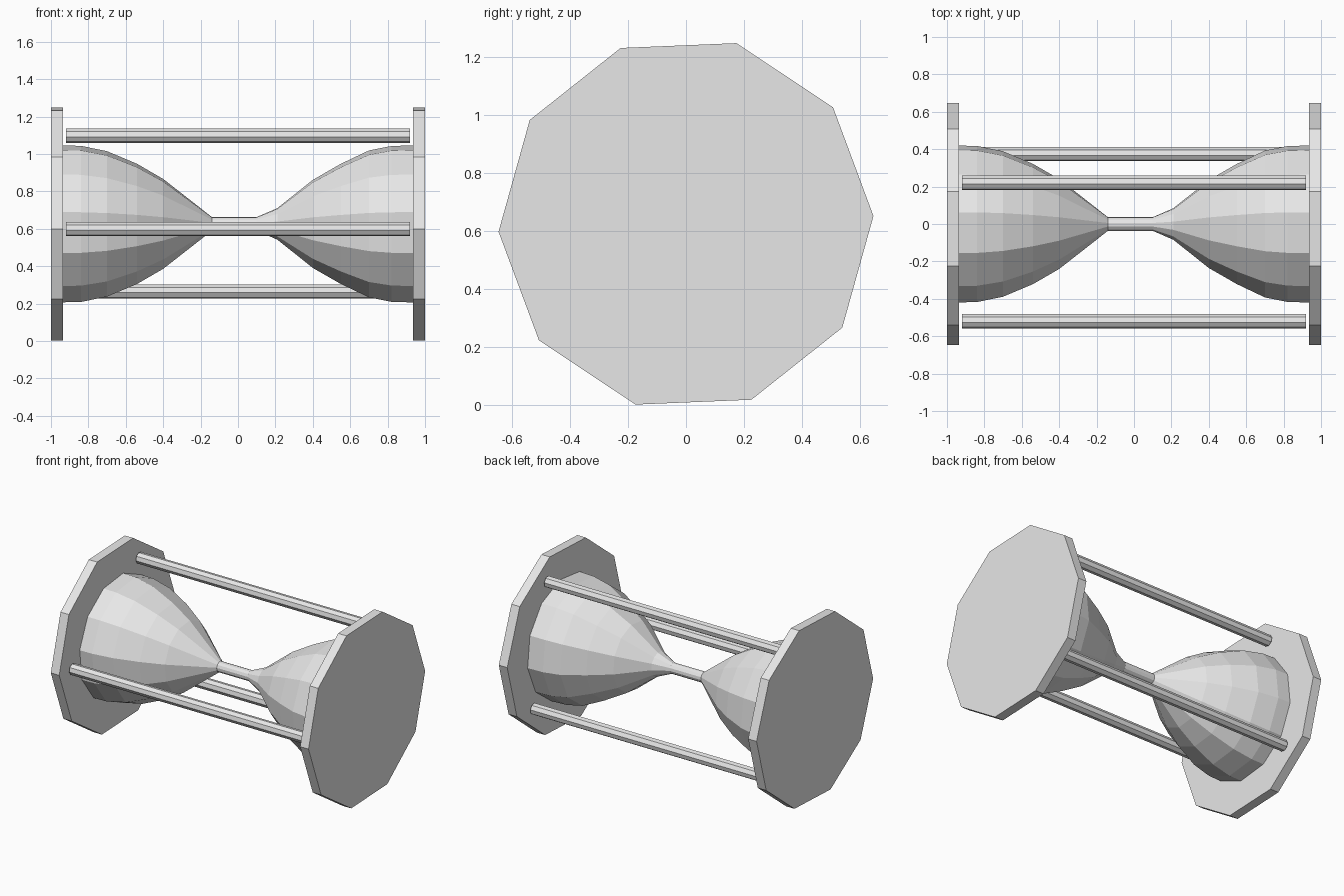
import bpy, bmesh, math

cube = bpy.data.objects.get("Cube")
if cube:
    bpy.data.objects.remove(cube, do_unlink=True)

# One plain grey for every part
grey = bpy.data.materials.new("light grey")
grey.use_nodes = True
COLOUR = (0.8, 0.8, 0.8, 1)
grey.diffuse_color = COLOUR
grey.node_tree.nodes["Principled BSDF"].inputs["Base Color"].default_value = COLOUR

AXIS_Z = 0.626  # height of the long axis


def lathe(name, profile, sides, phase, y=0.0, z=AXIS_Z):
    """Turn (x, radius) points around a line along x, with capped ends."""
    bm = bmesh.new()
    rings = []
    for x, r in profile:
        ring = []
        for i in range(sides):
            a = math.radians(phase) + i * math.tau / sides
            ring.append(bm.verts.new((x, y + r * math.cos(a), z + r * math.sin(a))))
        rings.append(ring)
    for a, b in zip(rings, rings[1:]):
        for i in range(sides):
            j = (i + 1) % sides
            bm.faces.new((a[i], a[j], b[j], b[i]))
    bm.faces.new(rings[0])
    bm.faces.new(rings[-1])
    bmesh.ops.recalc_face_normals(bm, faces=bm.faces)
    mesh = bpy.data.meshes.new(name)
    bm.to_mesh(mesh)
    bm.free()
    mesh.materials.append(grey)
    obj = bpy.data.objects.new(name, mesh)
    bpy.context.collection.objects.link(obj)
    return obj


# Ten-sided end plates
for name, x0, x1 in (("right_end_plate", -1.0, -0.935), ("left_end_plate", 0.935, 1.0)):
    lathe(name, [(x0, 0.647), (x1, 0.647)], 10, 2.4)

# Twelve-sided double bulb with a thin neck
lathe("glass_bulbs", [
    (-0.95, 0.424), (-0.84, 0.422), (-0.70, 0.393), (-0.54, 0.325),
    (-0.40, 0.243), (-0.20, 0.085), (-0.14, 0.037),
    (0.10, 0.037), (0.21, 0.085), (0.40, 0.238), (0.55, 0.325),
    (0.70, 0.397), (0.82, 0.421), (0.95, 0.425)], 12, 21.5)

# Three support rods spaced evenly around the axis
for name, angle in (("top_rod", 65), ("front_rod", 183), ("back_rod", 316)):
    a = math.radians(angle)
    lathe(name, [(-0.92, 0.039), (0.92, 0.039)], 8, 10,
          0.52 * math.cos(a), AXIS_Z + 0.52 * math.sin(a))
